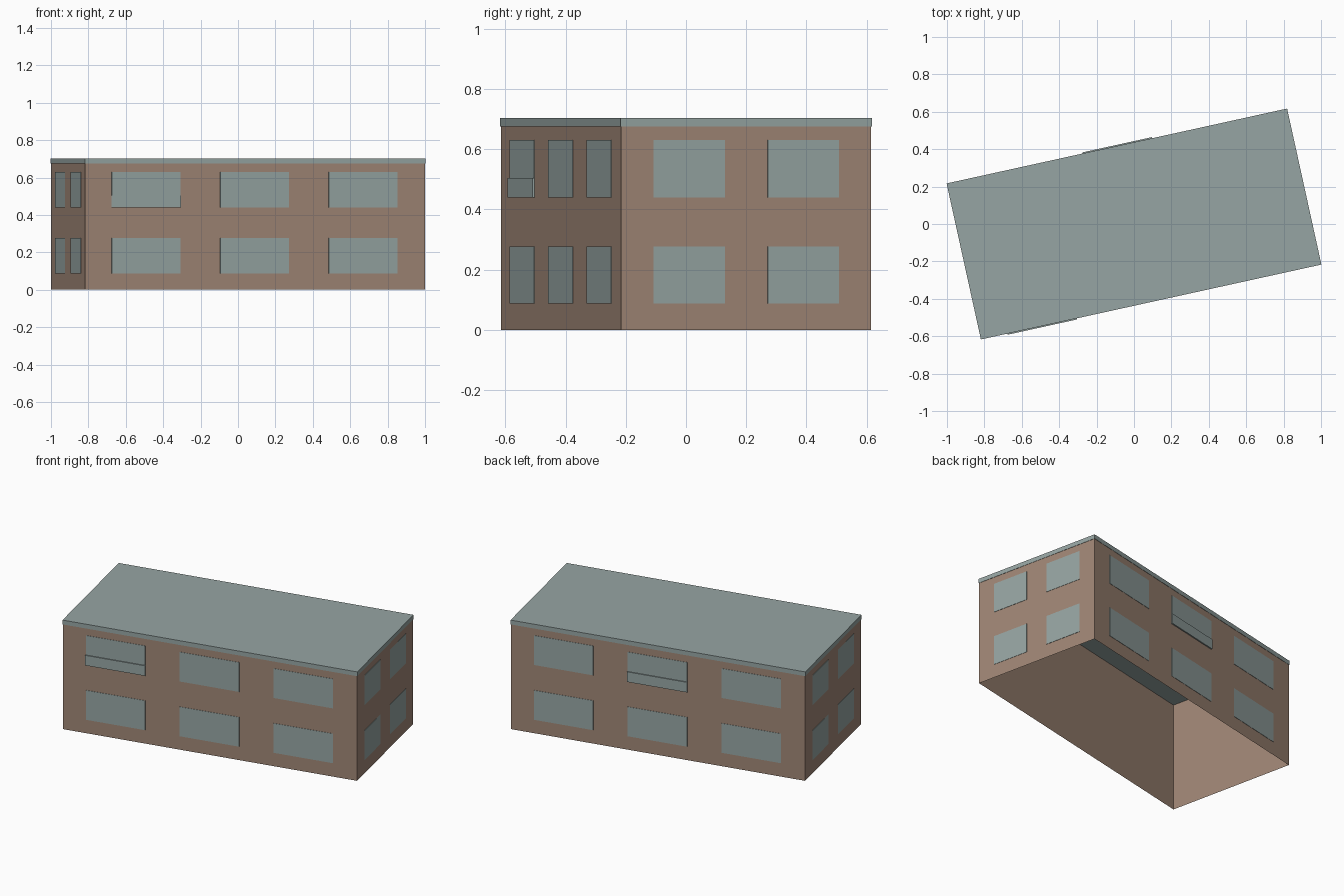
import bpy
import bmesh
from math import radians, pi
from mathutils import Matrix

old = bpy.data.objects.get("Cube")
if old:
    bpy.data.objects.remove(old, do_unlink=True)

HALF_L, HALF_W, HEIGHT = 0.93, 0.425, 0.703
TURN = Matrix.Rotation(radians(12.4), 4, 'Z')
GAP = 0.002  # plates sit just proud of the walls


def material(name, rgb):
    mat = bpy.data.materials.new(name)
    mat.use_nodes = True
    mat.diffuse_color = (*rgb, 1)
    mat.node_tree.nodes["Principled BSDF"].inputs["Base Color"].default_value = (*rgb, 1)
    return mat


brown = material("brown_wall", (0.35, 0.24, 0.18))
grey = material("blue_grey", (0.305, 0.376, 0.366))


def finish(bm, name, *mats):
    mesh = bpy.data.meshes.new(name)
    bm.to_mesh(mesh)
    bm.free()
    for m in mats:
        mesh.materials.append(m)
    obj = bpy.data.objects.new(name, mesh)
    obj.matrix_world = TURN
    bpy.context.collection.objects.link(obj)
    return obj


def wall_frame(side):
    """Local frame of a wall: x along it, z up, -y outwards. 0 front, 1 left, 2 back, 3 right."""
    reach = HALF_L if side % 2 else HALF_W
    return Matrix.Rotation(side * pi / 2, 4, 'Z') @ Matrix.Translation((0, -reach, 0))


def plate(name, side, x, z, width, height, depth=GAP):
    """Thin plate on a wall, without the hidden face against the wall."""
    bm = bmesh.new()
    size = Matrix.Diagonal((width, depth, height, 1))
    bmesh.ops.create_cube(bm, size=1, matrix=Matrix.Translation((x, -depth / 2, z)) @ size)
    inner = [f for f in bm.faces if f.normal.y > 0.9]
    bmesh.ops.delete(bm, geom=inner, context='FACES_ONLY')
    bm.transform(wall_frame(side))
    return finish(bm, name, grey)


# Hollow shell, open underneath, with a grey roof
bm = bmesh.new()
bmesh.ops.create_cube(bm, size=1, matrix=Matrix.Translation((0, 0, HEIGHT / 2))
                      @ Matrix.Diagonal((2 * HALF_L, 2 * HALF_W, HEIGHT, 1)))
bmesh.ops.delete(bm, geom=[f for f in bm.faces if f.normal.z < -0.9], context='FACES_ONLY')
for f in bm.faces:
    f.material_index = 1 if f.normal.z > 0.9 else 0
finish(bm, "building_shell", brown, grey)

# Roof band and two storeys of windows on every wall
for side, wall in enumerate(("front", "left", "back", "right")):
    is_end = side % 2
    length = 2 * (HALF_W if is_end else HALF_L)
    plate(f"{wall}_roof_band", side, 0, HEIGHT - 0.014, length + 2 * GAP, 0.028)
    centres = (-0.194, 0.194) if is_end else (-0.597, -0.003, 0.591)
    width = 0.242 if is_end else 0.376
    for floor, z in (("lower", 0.182), ("upper", 0.535)):
        for i, x in enumerate(centres):
            plate(f"{wall}_{floor}_window_{i + 1}", side, x, z, width, 0.19)

# Shallow raised lower panels on two upper windows
plate("front_window_panel", 0, -0.597, 0.472, 0.38, 0.065, 0.008)
plate("back_window_panel", 2, -0.003, 0.472, 0.38, 0.065, 0.008)
